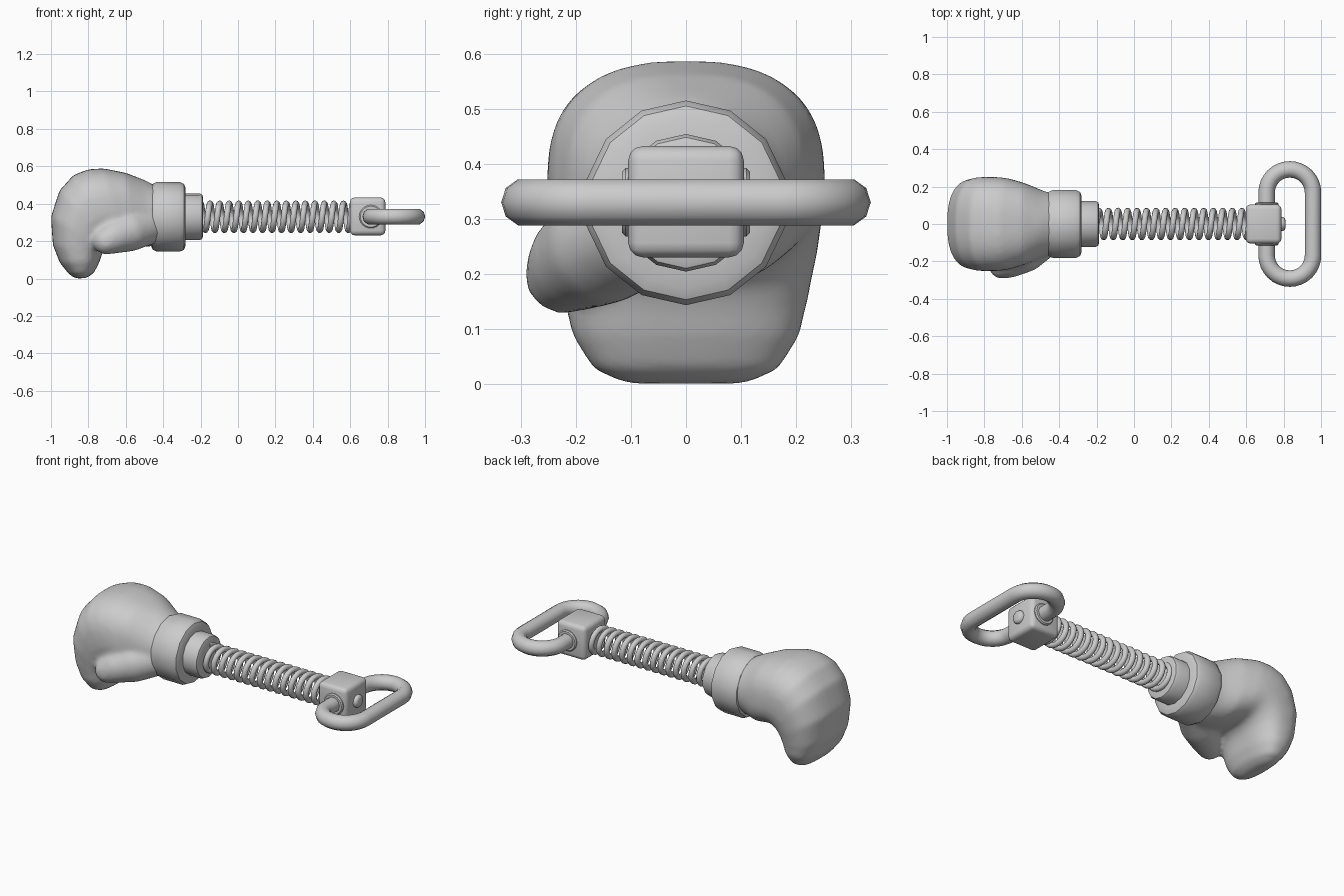
import bpy, bmesh, math
from mathutils import Vector, Matrix

if "Cube" in bpy.data.objects:
    bpy.data.objects.remove(bpy.data.objects["Cube"])

AXIS_Z = 0.33


def finish(name, bm, angle=40):
    bmesh.ops.recalc_face_normals(bm, faces=bm.faces)
    me = bpy.data.meshes.new(name)
    bm.to_mesh(me)
    bm.free()
    ob = bpy.data.objects.new(name, me)
    bpy.context.collection.objects.link(ob)
    smooth(ob, angle)
    return ob


def smooth(ob, angle=40):
    bpy.ops.object.select_all(action='DESELECT')
    ob.select_set(True)
    bpy.context.view_layer.objects.active = ob
    bpy.ops.object.shade_smooth_by_angle(angle=math.radians(angle))


def loft(bm, rings):
    loops = [[bm.verts.new(p) for p in r] for r in rings]
    n = len(loops[0])
    for a, b in zip(loops, loops[1:]):
        for i in range(n):
            bm.faces.new((a[i], a[(i + 1) % n], b[(i + 1) % n], b[i]))
    bm.faces.new(loops[0])
    bm.faces.new(loops[-1])


def lathe_x(name, profile, sides, z=AXIS_Z, angle=40):
    bm = bmesh.new()
    loft(bm, [[(x, r * math.sin(2 * math.pi * i / sides),
                z + r * math.cos(2 * math.pi * i / sides)) for i in range(sides)]
              for x, r in profile])
    return finish(name, bm, angle)


def wire(name, points, radius, cyclic=False):
    cu = bpy.data.curves.new(name, 'CURVE')
    cu.dimensions = '3D'
    cu.bevel_depth = radius
    cu.bevel_resolution = 3
    cu.use_fill_caps = True
    sp = cu.splines.new('POLY')
    sp.points.add(len(points) - 1)
    for p, co in zip(sp.points, points):
        p.co = (*co, 1)
    sp.use_cyclic_u = cyclic
    ob = bpy.data.objects.new(name, cu)
    bpy.context.collection.objects.link(ob)
    bpy.ops.object.select_all(action='DESELECT')
    ob.select_set(True)
    bpy.context.view_layer.objects.active = ob
    bpy.ops.object.convert(target='MESH')
    smooth(bpy.context.object, 60)


# Padded glove: curled hand from sections (outer x,z / inner x,z / half width)
sections = [
    (-0.40, 0.475, -0.40, 0.18, 0.15), (-0.50, 0.527, -0.48, 0.17, 0.18),
    (-0.60, 0.565, -0.56, 0.175, 0.217), (-0.72, 0.589, -0.62, 0.19, 0.243),
    (-0.80, 0.584, -0.645, 0.197, 0.25), (-0.88, 0.553, -0.67, 0.2, 0.253),
    (-0.955, 0.47, -0.69, 0.19, 0.25), (-1.0, 0.33, -0.71, 0.17, 0.24),
    (-0.99, 0.18, -0.725, 0.135, 0.222), (-0.953, 0.085, -0.74, 0.09, 0.206),
    (-0.905, 0.025, -0.77, 0.03, 0.168), (-0.87, 0.0, -0.81, 0.002, 0.11)]


def power(v, e):
    return math.copysign(abs(v) ** e, v)


rings = []
for k, (ox, oz, ix, iz, w) in enumerate(sections):
    o, i = Vector((ox, 0, oz)), Vector((ix, 0, iz))
    e = 1.0 if k < 2 else 0.8
    rings.append([(o + i) / 2 + (o - i) / 2 * power(math.cos(a), e)
                  + Vector((0, w * power(math.sin(a), e), 0))
                  for a in (2 * math.pi * j / 40 for j in range(40))])
bm = bmesh.new()
loft(bm, rings)

# Thumb: overlapping balls along a tapering path, fused with the hand
thumb = [(-0.48, -0.08, 0.28, 0.10), (-0.58, -0.15, 0.252, 0.108),
         (-0.66, -0.195, 0.225, 0.092), (-0.705, -0.222, 0.2, 0.072)]
for a, b in zip(thumb, thumb[1:]):
    for t in range(6):
        p = [u + (v - u) * t / 5 for u, v in zip(a, b)]
        bmesh.ops.create_icosphere(bm, subdivisions=3, radius=p[3],
                                   matrix=Matrix.Translation(p[:3]))
glove = finish("glove", bm)
rm = glove.modifiers.new("fuse", 'REMESH')
rm.mode = 'VOXEL'
rm.voxel_size = 0.013
rm.use_smooth_shade = True
sm = glove.modifiers.new("soften", 'SMOOTH')
sm.factor = 0.5
sm.iterations = 8

# Wrist cuff and spring collar
lathe_x("cuff", [(-0.465, 0.14), (-0.465, 0.155), (-0.456, 0.176), (-0.435, 0.186),
                 (-0.31, 0.186), (-0.289, 0.176), (-0.28, 0.155), (-0.28, 0.1)], 14)
lathe_x("collar", [(-0.30, 0.125), (-0.205, 0.125), (-0.192, 0.119),
                   (-0.187, 0.105), (-0.187, 0.03)], 14)

# Coil spring
turns, steps = 16, 20
helix = []
for i in range(turns * steps + 1):
    a = 2 * math.pi * i / steps
    helix.append((-0.2 + 0.815 * i / (turns * steps),
                  0.071 * math.sin(a), AXIS_Z + 0.071 * math.cos(a)))
wire("spring", helix, 0.016)

# Rounded end block
bm = bmesh.new()
bmesh.ops.create_cube(bm, size=1, matrix=Matrix.Translation((0.693, 0, 0.332))
                      @ Matrix.Diagonal((0.19, 0.21, 0.202, 1)))
bmesh.ops.bevel(bm, geom=bm.edges[:], offset=0.026, segments=3, profile=0.5,
                affect='EDGES')
finish("end_block", bm)

# Rivet on the block's end face
lathe_x("end_rivet", [(0.77, 0.037), (0.797, 0.037), (0.806, 0.031), (0.81, 0.02)], 20)

# Bushings where the ring passes through the block
for side, name in ((-1, "front_bushing"), (1, "back_bushing")):
    ob = lathe_x(name, [(0.08, 0.062), (0.11, 0.062), (0.116, 0.056), (0.116, 0.02)],
                 24, z=0)
    ob.rotation_euler = (0, 0, side * math.pi / 2)
    ob.location = (0.71, 0, 0.331)

# Long oval ring
cx, r, half = 0.833, 0.124, 0.168
oval = []
for sign in (1, -1):
    for i in range(17):
        a = math.pi * i / 16
        oval.append((cx + sign * r * math.cos(a), sign * (half + r * math.sin(a)), 0.331))
wire("strap_ring", oval, 0.044, cyclic=True)
